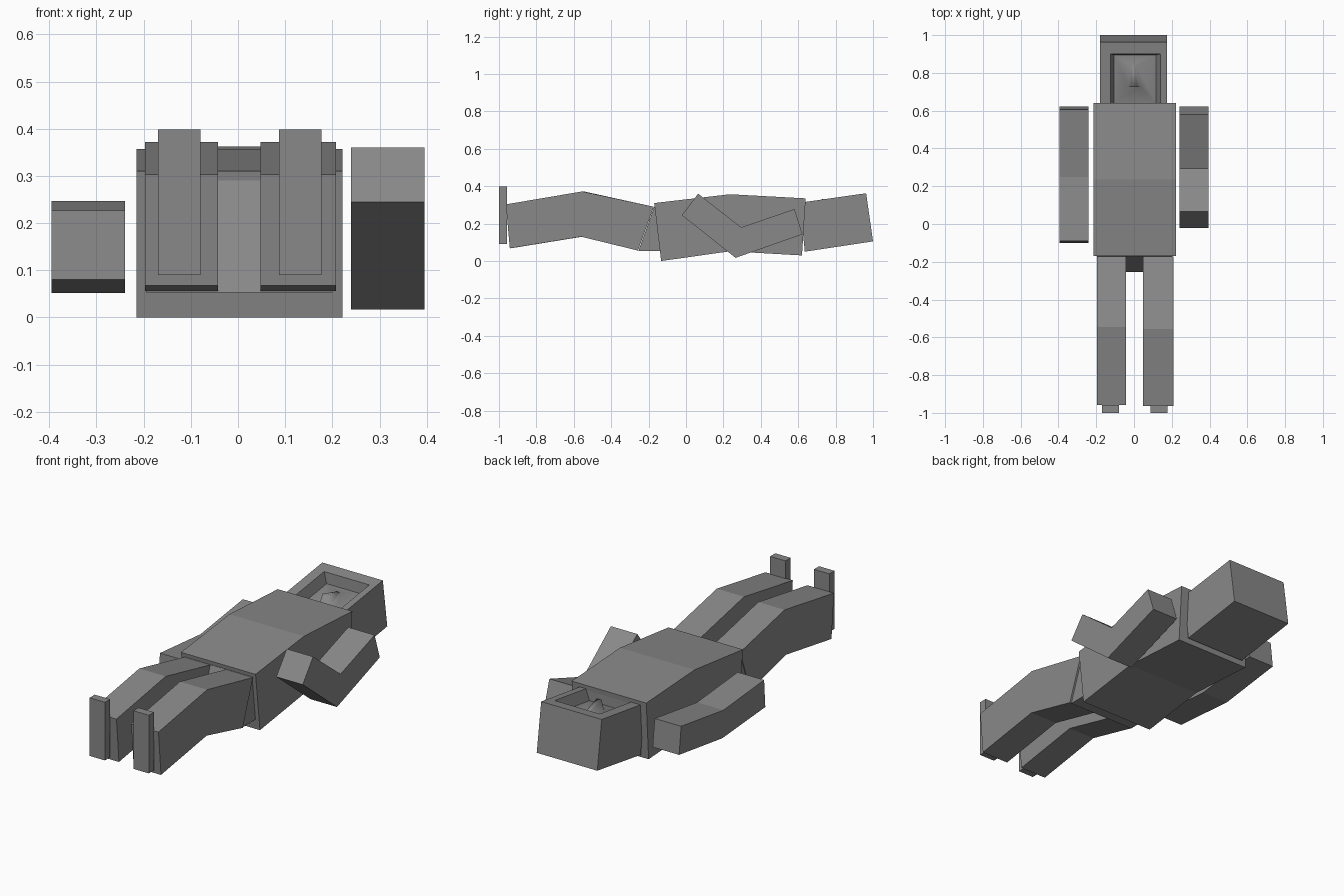
import bpy, bmesh

if "Cube" in bpy.data.objects:
    bpy.data.objects.remove(bpy.data.objects["Cube"], do_unlink=True)

grey = bpy.data.materials.new("plain grey")
grey.use_nodes = True
TONE = (0.25, 0.25, 0.25, 1)
grey.diffuse_color = TONE
grey.node_tree.nodes["Principled BSDF"].inputs["Base Color"].default_value = TONE


def finish(name, bm):
    bmesh.ops.recalc_face_normals(bm, faces=bm.faces)
    mesh = bpy.data.meshes.new(name)
    bm.to_mesh(mesh)
    bm.free()
    mesh.materials.append(grey)
    obj = bpy.data.objects.new(name, mesh)
    bpy.context.collection.objects.link(obj)
    return obj


def slab(name, x0, x1, profile):
    """Side profile of (y, z) points, extruded from x0 to x1."""
    bm = bmesh.new()
    a = [bm.verts.new((x0, y, z)) for y, z in profile]
    b = [bm.verts.new((x1, y, z)) for y, z in profile]
    bm.faces.new(a)
    bm.faces.new(b)
    for i in range(len(a)):
        j = (i + 1) % len(a)
        bm.faces.new((a[i], a[j], b[j], b[i]))
    return finish(name, bm)


# Torso and pelvis
slab("torso", -0.215, 0.222, [(-0.17, 0.31), (0.235, 0.357), (0.64, 0.335),
                              (0.62, 0.03), (0.235, 0.052), (-0.133, 0.0)])
slab("pelvis", -0.195, 0.2, [(-0.255, 0.053), (-0.17, 0.29), (-0.12, 0.29), (-0.12, 0.053)])

# Legs and upright feet
for side, x0, x1, f0, shift in (("right", -0.197, -0.042, -0.17, 0.005),
                                ("left", 0.048, 0.208, 0.087, 0.0)):
    slab(side + "_leg", x0, x1, [(-0.963 + shift, 0.303), (-0.942 + shift, 0.068),
                                 (-0.56 + shift, 0.13), (-0.257, 0.056),
                                 (-0.172, 0.29), (-0.555 + shift * 2, 0.372)])
    slab(side + "_foot", f0, f0 + 0.09, [(-1, 0.09), (-0.957, 0.09), (-0.957, 0.398), (-1, 0.398)])

# Arms: one sharply bent, one nearly straight
slab("left_arm", 0.24, 0.395, [(0.065, 0.36), (-0.022, 0.245), (0.265, 0.017),
                               (0.623, 0.143), (0.58, 0.278), (0.295, 0.18)])
slab("right_arm", -0.395, -0.24, [(-0.1, 0.08), (-0.09, 0.227), (0.25, 0.197),
                                  (0.605, 0.247), (0.622, 0.102), (0.26, 0.052)])


def brow(y):
    """Height of the head's upper surface."""
    return 0.315 + (y - 0.63) * 0.142


def rect(bm, x0, x1, y0, y1, drop):
    return [bm.verts.new((x, y, brow(y) - drop))
            for x, y in ((x0, y0), (x1, y0), (x1, y1), (x0, y1))]


def bridge(bm, a, b):
    for i in range(4):
        j = (i + 1) % 4
        bm.faces.new((a[i], a[j], b[j], b[i]))


# Head with a recessed face opening
DEPTH = 0.06
floor = (-0.107, 0.117, 0.64, 0.895, DEPTH)
bm = bmesh.new()
rim = rect(bm, -0.18, 0.175, 0.61, 0.963, 0)
base = [bm.verts.new((v.co.x, y, z)) for v, (y, z) in
        zip(rim, ((0.635, 0.05), (0.635, 0.05), (1.0, 0.105), (1.0, 0.105)))]
opening = rect(bm, -0.125, 0.14, 0.638, 0.9, 0)
bottom = rect(bm, *floor)
bm.faces.new(base)
for a, b in ((base, rim), (rim, opening), (opening, bottom)):
    bridge(bm, a, b)
bm.faces.new(bottom)
finish("head", bm)

# Face surface rising into a nose, smoothly shaded
bm = bmesh.new()
edge = rect(bm, *floor[:4], DEPTH - 0.003)
foot = rect(bm, -0.03, 0.032, 0.728, 0.84, DEPTH - 0.012)
ridge = rect(bm, -0.012, 0.014, 0.726, 0.835, 0.0)
for v in foot[2:] + ridge[2:]:
    v.co.x *= 0.4
for v in ridge[2:]:
    v.co.z -= DEPTH - 0.02
for v in ridge[:2]:
    v.co.z += 0.004
bridge(bm, edge, foot)
bridge(bm, foot, ridge)
bm.faces.new(ridge)
face = finish("face_and_nose", bm)
for p in face.data.polygons:
    p.use_smooth = True
